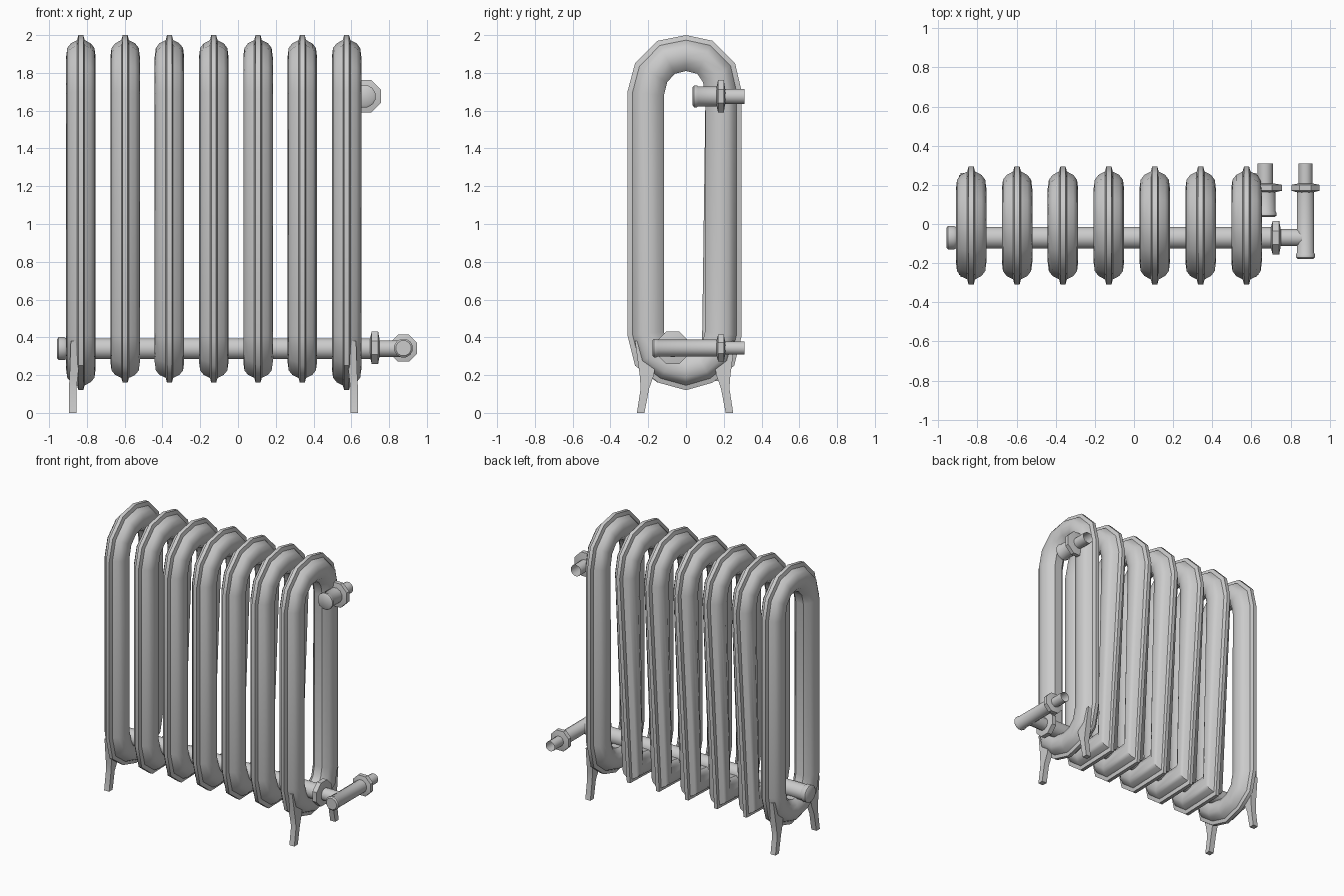
import bpy, bmesh, math
from mathutils import Vector

if "Cube" in bpy.data.objects:
    bpy.data.objects.remove(bpy.data.objects["Cube"])


def make_object(name, bm, angle=40):
    bmesh.ops.recalc_face_normals(bm, faces=bm.faces[:])
    me = bpy.data.meshes.new(name)
    bm.to_mesh(me)
    bm.free()
    ob = bpy.data.objects.new(name, me)
    bpy.context.collection.objects.link(ob)
    bpy.ops.object.select_all(action='DESELECT')
    ob.select_set(True)
    bpy.context.view_layer.objects.active = ob
    bpy.ops.object.shade_smooth_by_angle(angle=math.radians(angle))
    return ob


def skin(bm, rings, closed=False, cap_start=True, cap_end=True):
    """Bridge a list of vertex rings with quads."""
    n = len(rings[0])
    vs = [[bm.verts.new(p) for p in r] for r in rings]
    for a in range(len(vs) if closed else len(vs) - 1):
        r, s = vs[a], vs[(a + 1) % len(vs)]
        for k in range(n):
            bm.faces.new((r[k], r[(k + 1) % n], s[(k + 1) % n], s[k]))
    if not closed:
        if cap_start:
            bm.faces.new(vs[0])
        if cap_end:
            bm.faces.new(vs[-1])


# section cross-section: (fraction from inner to outer edge, half width)
HALF = [(0, .03), (.17, .064), (.4, .078), (.64, .072), (.77, .053), (.86, .02), (1, .013)]
PROFILE = HALF + [(t, -w) for t, w in reversed(HALF)]

# loop path stations: (inner yz, outer yz)
ARCH = [((-.117, 1.68), (-.31, 1.70)), ((-.1, 1.75), (-.27, 1.85)),
        ((-.06, 1.795), (-.15, 1.97)), ((0, 1.81), (0, 2.0)),
        ((.06, 1.795), (.14, 1.97)), ((.09, 1.75), (.26, 1.85)),
        ((.103, 1.68), (.295, 1.70))]
END_BOTTOM = [((.1, .43), (.295, .41)), ((.085, .36), (.255, .25)),
              ((.05, .32), (.14, .16)), ((0, .305), (0, .12)),
              ((-.06, .32), (-.145, .16)), ((-.1, .36), (-.27, .25)),
              ((-.117, .43), (-.31, .41))]
MID_BOTTOM = [((.085, .36), (.175, .17)), ((-.06, .34), (-.15, .16)),
              ((-.1, .37), (-.27, .25)), ((-.117, .43), (-.31, .41))]


def section(name, x, stations):
    rings = []
    for i, o in stations:
        i, o = Vector((x, *i)), Vector((x, *o))
        rings.append([i.lerp(o, t) + Vector((w, 0, 0)) for t, w in PROFILE])
    bm = bmesh.new()
    skin(bm, rings, closed=True)
    make_object(name, bm)


def turned(name, axis, a, b, stations, sides=12, open_end=False):
    """Pipe along x (a=y, b=z) or y (a=x, b=z) from (position, radius) stations."""
    rings = []
    for p, r in stations:
        ring = []
        for k in range(sides):
            t = 2 * math.pi * (k + .5) / sides
            u, v = a + r * math.cos(t), b + r * math.sin(t)
            ring.append((p, u, v) if axis == 'x' else (u, p, v))
        rings.append(ring)
    bm = bmesh.new()
    skin(bm, rings, cap_end=not open_end)
    make_object(name, bm)


# radiator sections
for n in range(7):
    end = n in (0, 6)
    section(f"{'end' if end else 'middle'}_section_{n + 1}", -.832 + n * .2345,
            ARCH + (END_BOTTOM if end else MID_BOTTOM))

# feet on the end sections: (z, inner y, outer y, half width)
LEG = [(0, .215, .255, .02), (.13, .19, .235, .02), (.2, .165, .24, .022), (.38, .14, .265, .03)]
for side, cx, lean in (("left", -.875, .02), ("right", .615, -.02)):
    for face, s in (("front", -1), ("back", 1)):
        rings = []
        for z, y0, y1, w in LEG:
            x = cx + lean * max(0, (z - .13) / .25)
            rings.append([(x - w, s * y0 - .005, z), (x + w, s * y0 - .005, z),
                          (x + w, s * y1 - .005, z), (x - w, s * y1 - .005, z)])
        bm = bmesh.new()
        skin(bm, rings)
        make_object(f"{side}_{face}_leg", bm)

# lower connecting pipe with left plug, nut and outlet
turned("lower_pipe", 'x', -.07, .34, [(-.94, .057), (.71, .057)])
turned("pipe_plug", 'x', -.07, .34, [(-.957, .053), (-.95, .063), (-.92, .063), (-.91, .057)])
turned("pipe_nut", 'x', -.07, .345,
       [(.7, .06), (.708, .092), (.742, .092), (.75, .045)], sides=8)
turned("outlet_pipe", 'x', -.07, .34, [(.74, .045), (.86, .045)])


# valves along y
def valve(name, x, z, y0, body, flange, tail):
    turned(name + "_body", 'y', x, z,
           [(y0, body * .9), (y0 + .008, body * 1.1), (y0 + .022, body * 1.1),
            (y0 + .03, body), (.175, body)])
    turned(name + "_flange", 'y', x, z,
           [(.162, body), (.17, flange), (.2, flange), (.208, tail)], sides=8)
    turned(name + "_tail", 'y', x, z, [(.2, tail), (.31, tail)], open_end=True)


valve("lower_valve", .876, .343, -.178, .046, .077, .036)
valve("upper_valve", .67, 1.676, .035, .055, .093, .041)
